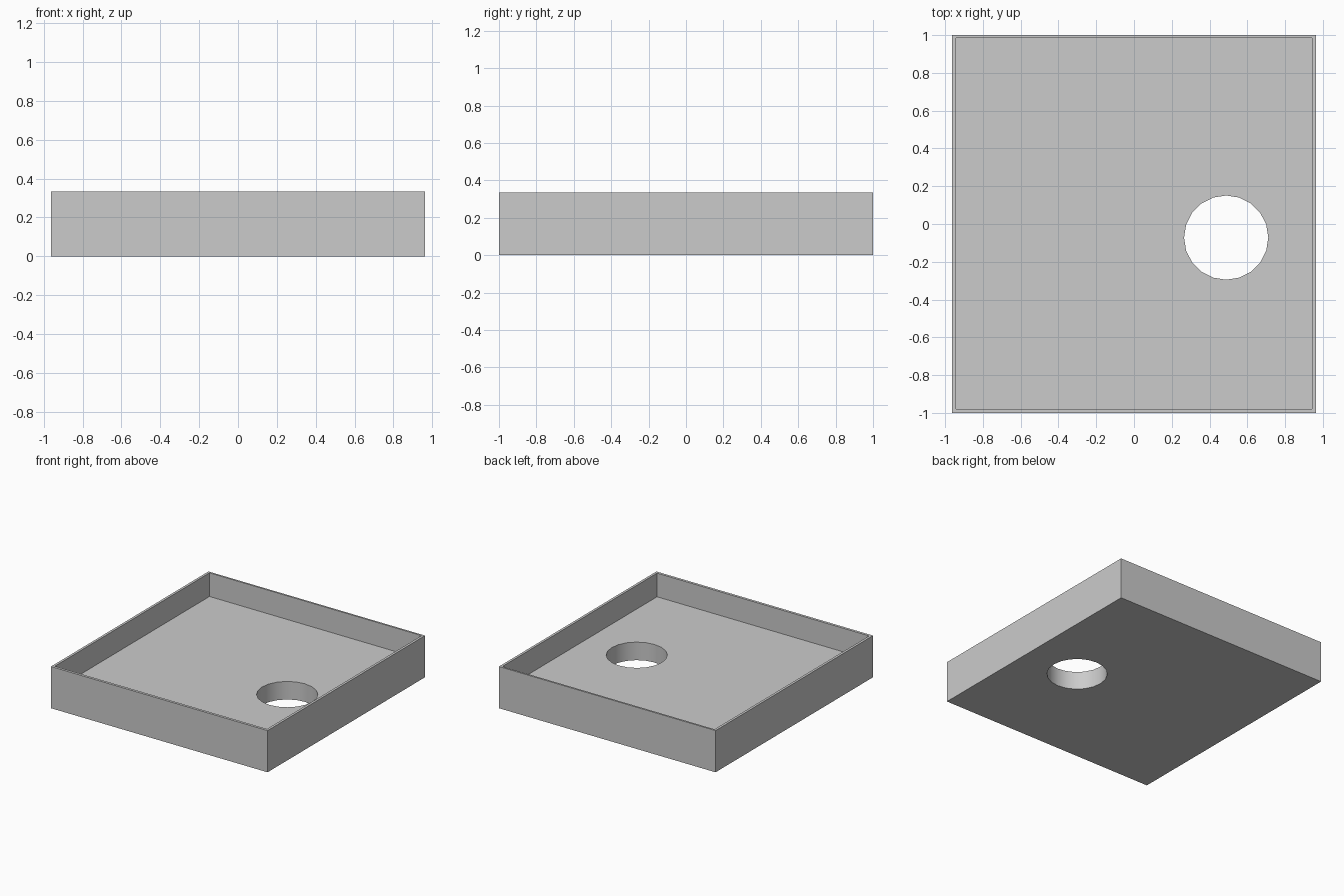
import bpy, bmesh, math
from mathutils import Matrix, Vector

cube = bpy.data.objects.get("Cube")
if cube:
    bpy.data.objects.remove(cube, do_unlink=True)

HALF_X, HALF_Y, HEIGHT = 0.963, 1.0, 0.335
SIDE, FRONT, BACK = 0.02, 0.021, 0.015   # wall thicknesses
FLOOR = 0.145

grey = bpy.data.materials.new("plain grey")
grey.use_nodes = True
grey.diffuse_color = (0.6, 0.6, 0.6, 1)
grey.node_tree.nodes["Principled BSDF"].inputs["Base Color"].default_value = (0.6, 0.6, 0.6, 1)


def finish(name, bm):
    bmesh.ops.recalc_face_normals(bm, faces=bm.faces)
    mesh = bpy.data.meshes.new(name)
    bm.to_mesh(mesh)
    bm.free()
    mesh.materials.append(grey)
    obj = bpy.data.objects.new(name, mesh)
    bpy.context.collection.objects.link(obj)
    return obj


def box(name, low, high):
    low, high = Vector(low), Vector(high)
    bm = bmesh.new()
    place = Matrix.Translation((low + high) / 2) @ Matrix.Diagonal((*(high - low), 1))
    bmesh.ops.create_cube(bm, size=1, matrix=place)
    return finish(name, bm)


def loop(bm, points):
    verts = [bm.verts.new((x, y, 0)) for x, y in points]
    return [bm.edges.new((verts[i - 1], verts[i])) for i in range(len(verts))]


# Walls: the front panel spans the full width, the others butt against it
inner_x, front_y, back_y = HALF_X - SIDE, FRONT - HALF_Y, HALF_Y - BACK
box("front_wall", (-HALF_X, -HALF_Y, 0), (HALF_X, front_y, HEIGHT))
box("back_wall", (-inner_x, back_y, 0), (inner_x, HALF_Y, HEIGHT))
box("left_wall", (inner_x, front_y, 0), (HALF_X, HALF_Y, HEIGHT))
box("right_wall", (-HALF_X, front_y, 0), (-inner_x, HALF_Y, HEIGHT))

# Thick floor with a round drain hole
bm = bmesh.new()
edges = loop(bm, [(-inner_x, front_y), (inner_x, front_y), (inner_x, back_y), (-inner_x, back_y)])
sides, radius = 20, 0.223
edges += loop(bm, [(0.488 + radius * math.cos(math.tau * i / sides),
                    -0.072 + radius * math.sin(math.tau * i / sides)) for i in range(sides)])
bmesh.ops.triangle_fill(bm, use_beauty=True, edges=edges, normal=(0, 0, 1))
raised = bmesh.ops.extrude_face_region(bm, geom=bm.faces[:])["geom"]
bmesh.ops.translate(bm, vec=(0, 0, FLOOR), verts=[v for v in raised if isinstance(v, bmesh.types.BMVert)])
floor = finish("floor_with_hole", bm)

# Smooth the hole, keep the rims sharp
bpy.ops.object.select_all(action="DESELECT")
floor.select_set(True)
bpy.context.view_layer.objects.active = floor
bpy.ops.object.shade_smooth_by_angle(angle=math.radians(30))
